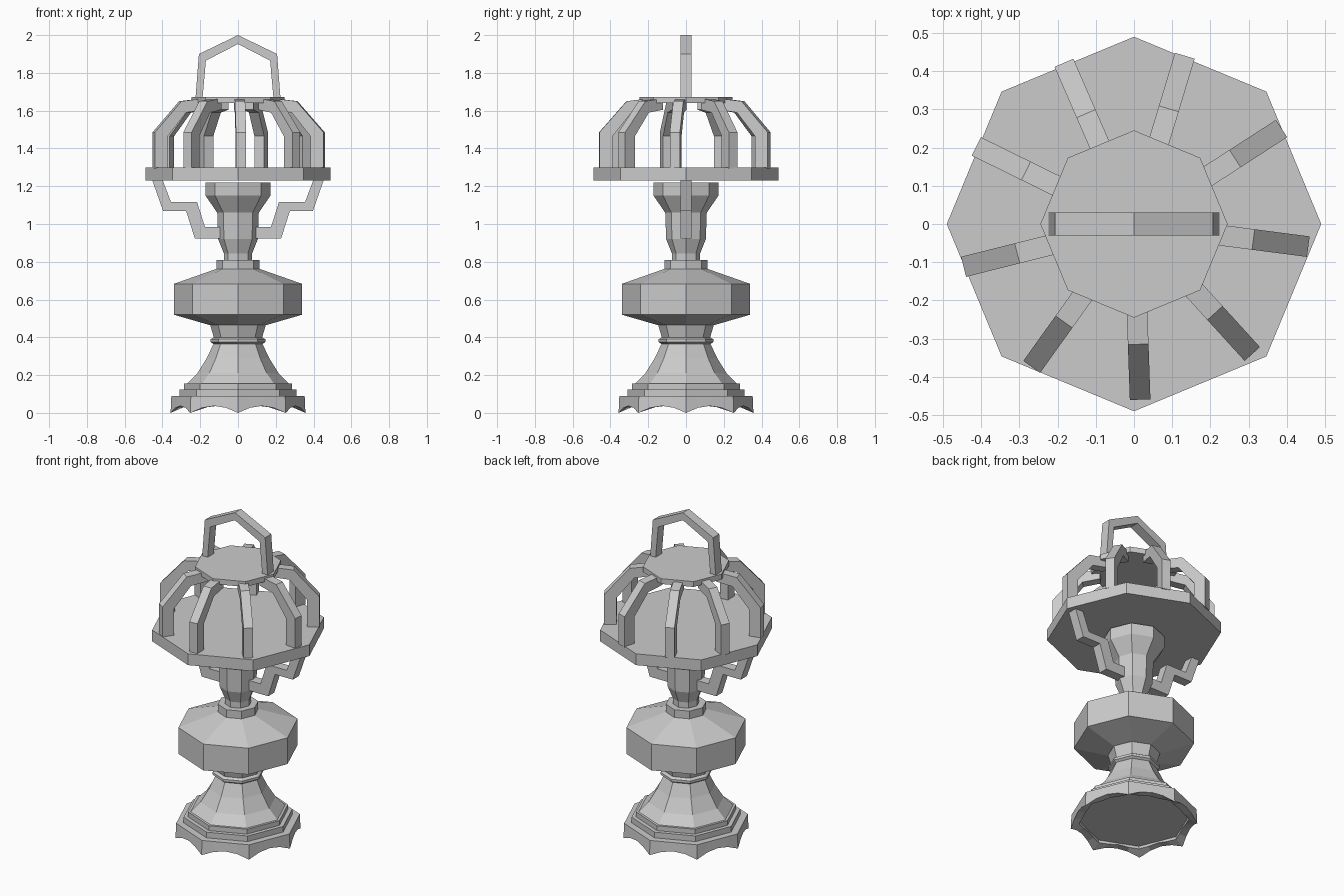
import bpy, bmesh
from math import cos, sin, pi, radians
from mathutils import Matrix

if "Cube" in bpy.data.objects:
    bpy.data.objects.remove(bpy.data.objects["Cube"])


def finish(name, bm):
    bmesh.ops.recalc_face_normals(bm, faces=bm.faces)
    mesh = bpy.data.meshes.new(name)
    bm.to_mesh(mesh)
    bm.free()
    ob = bpy.data.objects.new(name, mesh)
    bpy.context.collection.objects.link(ob)
    return ob


def lathe(name, profile, sides=8):
    """Closed faceted turning from (radius, z) points, a corner on each axis."""
    bm = bmesh.new()
    rings = [[bm.verts.new((r * cos(2 * pi * i / sides), r * sin(2 * pi * i / sides), z))
              for i in range(sides)] for r, z in profile]
    for a, b in zip(rings, rings[1:]):
        for i in range(sides):
            j = (i + 1) % sides
            bm.faces.new((a[i], a[j], b[j], b[i]))
    bm.faces.new(rings[0])
    bm.faces.new(rings[-1])
    return finish(name, bm)


def bar(name, outer, inner, width, angle=0.0):
    """Bent flat bar in the XZ plane between two matching edge paths."""
    bm = bmesh.new()
    rows = [[bm.verts.new((x, y, z)) for (x, z), y in
             ((o, -width / 2), (o, width / 2), (n, width / 2), (n, -width / 2))]
            for o, n in zip(outer, inner)]
    for a, b in zip(rows, rows[1:]):
        for i in range(4):
            j = (i + 1) % 4
            bm.faces.new((a[i], a[j], b[j], b[i]))
    bm.faces.new(rows[0])
    bm.faces.new(rows[-1])
    bm.transform(Matrix.Rotation(angle, 4, 'Z'))
    return finish(name, bm)


# Base steps, flared foot and waist
lathe("base_step_lower", [(0.31, 0.045), (0.31, 0.125)])
lathe("base_step_upper", [(0.285, 0.12), (0.285, 0.155)])
lathe("foot", [(0.275, 0.15), (0.215, 0.21), (0.165, 0.29), (0.13, 0.365),
               (0.145, 0.375), (0.145, 0.39), (0.128, 0.40), (0.15, 0.475)])

# Scalloped skirt: points at the corners, an arch along every side
bm = bmesh.new()
lift = [0.0, 0.027, 0.037, 0.027]
cols = []
for s in range(8):
    a, b = s * pi / 4, (s + 1) * pi / 4
    for k, h in enumerate(lift):
        t = k / len(lift)
        x, y = cos(a) * (1 - t) + cos(b) * t, sin(a) * (1 - t) + sin(b) * t
        cols.append([bm.verts.new((r * x, r * y, z)) for r, z in
                     ((0.357, h), (0.353, 0.09), (0.30, 0.09), (0.31, max(h, 0.03)))])
for a, b in zip(cols, cols[1:] + cols[:1]):
    for i in range(4):
        j = (i + 1) % 4
        bm.faces.new((a[i], b[i], b[j], a[j]))
finish("scalloped_skirt", bm)

# Bowl, collar and cup-shaped stem
lathe("bowl", [(0.15, 0.465), (0.34, 0.52), (0.34, 0.683), (0.115, 0.762)])
lathe("collar", [(0.115, 0.76), (0.115, 0.81)])
lathe("stem_cup", [(0.075, 0.80), (0.075, 0.845), (0.105, 0.92), (0.11, 1.06),
                   (0.172, 1.15), (0.172, 1.22)])

# Cage floor and roof plates
lathe("cage_floor", [(0.49, 1.23), (0.49, 1.30)])
lathe("cage_roof", [(0.245, 1.64), (0.245, 1.673)])

# Nine bent ribs around the cage
for i in range(9):
    bar(f"cage_rib_{i + 1}",
        [(0.46, 1.295), (0.46, 1.485), (0.315, 1.65), (0.19, 1.665)],
        [(0.39, 1.295), (0.39, 1.465), (0.29, 1.59), (0.19, 1.605)],
        0.054, radians(272 + 40.3 * i))

# Carrying handle
handle_out = [(0.225, 1.665), (0.207, 1.9), (0, 2.0)]
handle_in = [(0.188, 1.665), (0.17, 1.865), (0, 1.953)]
mirror = lambda pts: pts + [(-x, z) for x, z in pts[-2::-1]]
bar("handle", mirror(handle_out), mirror(handle_in), 0.06)

# Stepped brackets holding the cage to the stem
for side, angle in (("right", 0), ("left", pi)):
    bar("bracket_" + side,
        [(0.455, 1.235), (0.397, 1.07), (0.275, 1.07), (0.228, 0.922), (0.095, 0.922)],
        [(0.40, 1.235), (0.355, 1.117), (0.217, 1.117), (0.175, 0.985), (0.095, 0.985)],
        0.06, angle)
